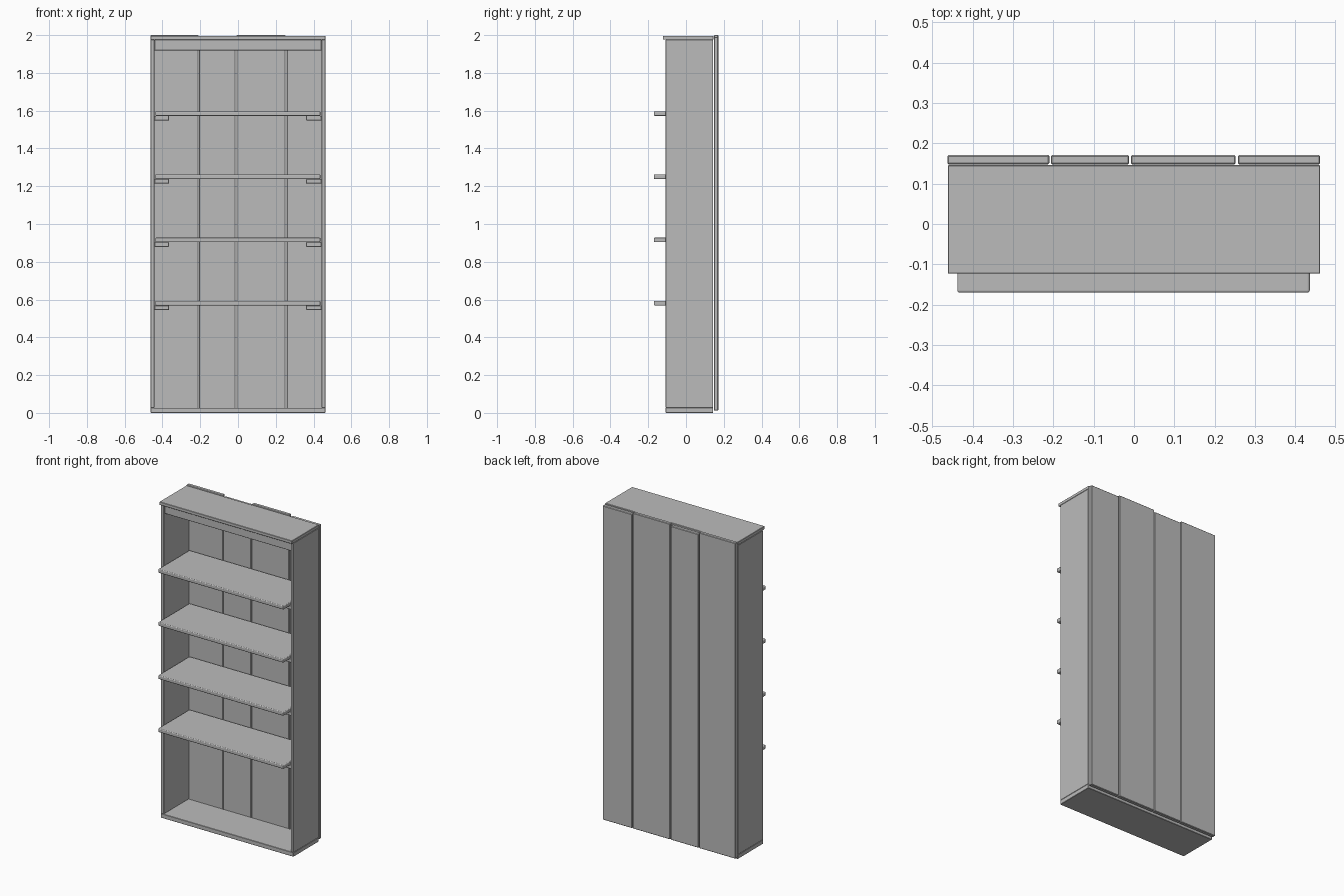
import bpy

old = bpy.data.objects.get("Cube")
if old:
    bpy.data.objects.remove(old, do_unlink=True)

GREY = (0.5, 0.5, 0.5, 1.0)
mat = bpy.data.materials.new("plain grey")
mat.use_nodes = True
mat.diffuse_color = GREY
mat.node_tree.nodes["Principled BSDF"].inputs["Base Color"].default_value = GREY


def board(name, x, y, z, bevel=0.002, segments=1):
    """Box board from (min, max) ranges with slightly eased edges."""
    spans = (x, y, z)
    bpy.ops.mesh.primitive_cube_add(size=1, location=[(a + b) / 2 for a, b in spans])
    ob = bpy.context.object
    ob.name = name
    ob.scale = [b - a for a, b in spans]
    bpy.ops.object.transform_apply(location=False, rotation=False, scale=True)
    ob.data.materials.append(mat)
    mod = ob.modifiers.new("eased edges", "BEVEL")
    mod.width = bevel
    mod.segments = segments
    return ob


# Carcass: top, bottom, sides and header rail
OUT, IN = 0.462, 0.442
FRONT, BACK = -0.108, 0.144
board("top_board", (-OUT, OUT), (-0.123, 0.146), (1.976, 1.996))
board("bottom_board", (-OUT, OUT), (FRONT, BACK), (0, 0.027))
board("right_side", (-OUT, -IN), (FRONT, BACK), (0.027, 1.976))
board("left_side", (IN, OUT), (FRONT, BACK), (0.027, 1.976))
board("header_rail", (-IN, IN), (-0.1, -0.08), (1.918, 1.976))

# Back planks of uneven width and height
planks = [(-0.463, -0.210, 2.0), (-0.206, -0.012, 1.988),
          (-0.008, 0.252, 2.0), (0.258, 0.462, 1.99)]
for i, (x0, x1, top) in enumerate(planks, 1):
    board(f"back_plank_{i}", (x0, x1), (0.148, 0.171), (0.012, top), 0.003)

# Shelves with rounded edges, each resting on a pair of cleats
for i in range(4):
    z = 0.569 + i * 0.3345
    board(f"shelf_{i + 1}", (-0.438, 0.436), (-0.17, 0.142), (z, z + 0.024), 0.005, 3)
    for side, x in (("right", (-IN, -0.365)), ("left", (0.361, IN))):
        board(f"{side}_cleat_{i + 1}", x, (-0.1, 0.14), (z - 0.024, z))
